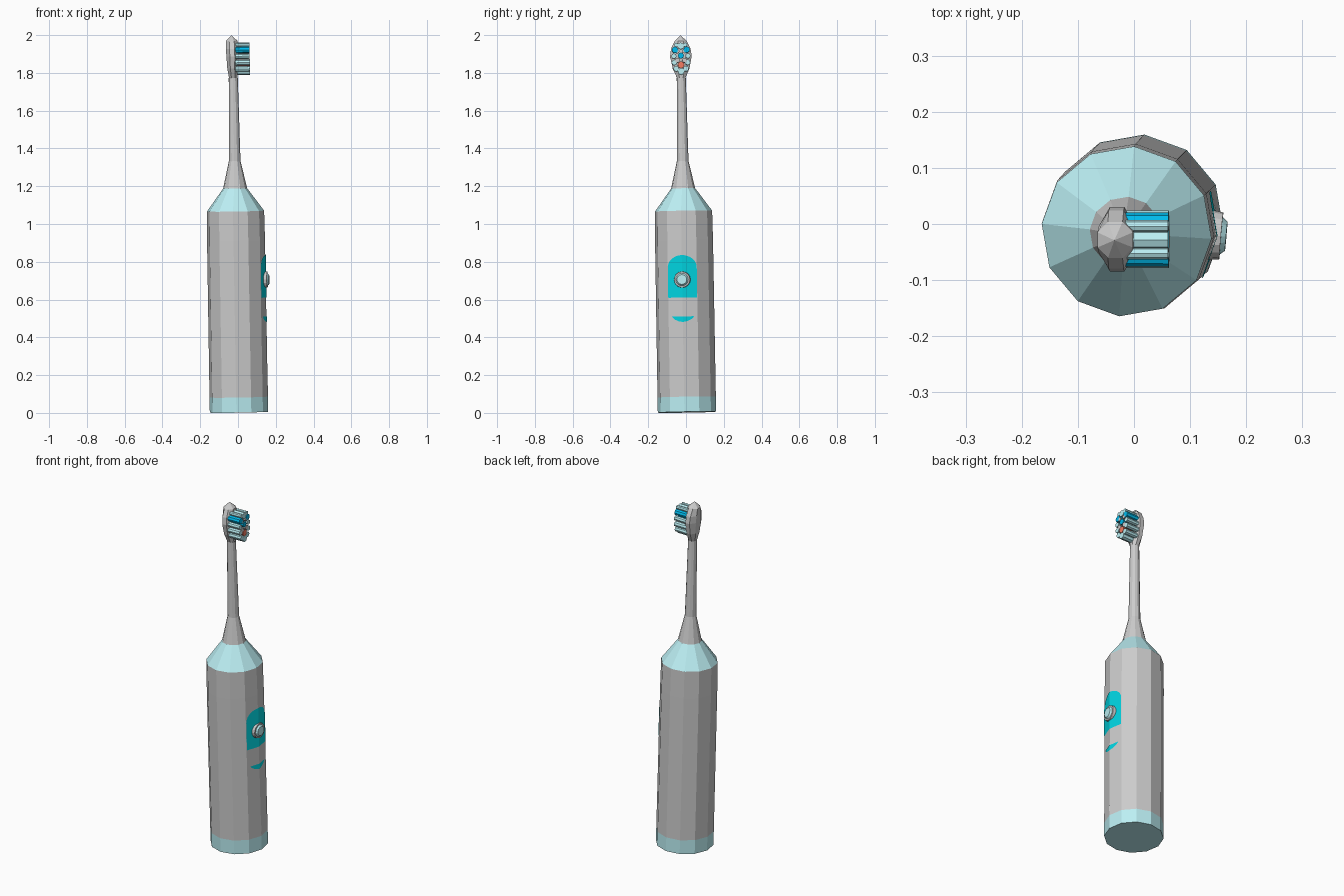
import bpy, bmesh, math
from mathutils import Matrix, Vector

if "Cube" in bpy.data.objects:
    bpy.data.objects.remove(bpy.data.objects["Cube"])

# the whole brush leans very slightly toward -x and -y
LEAN = (Matrix.Translation((0.005, 0.005, 0.0037))
        @ Matrix.Rotation(0.017, 4, 'X') @ Matrix.Rotation(-0.017, 4, 'Y'))
TURN = Matrix.Rotation(math.radians(-5), 4, 'Z')
R = 0.155


def material(name, rgb):
    m = bpy.data.materials.new(name)
    m.diffuse_color = (*rgb, 1)
    m.use_nodes = True
    m.node_tree.nodes["Principled BSDF"].inputs["Base Color"].default_value = m.diffuse_color
    return m


AQUA = material("aqua", (0.5, 0.86, 0.9))
TEAL = material("teal", (0.0, 0.66, 0.75))
BLUE = material("blue", (0.0, 0.5, 0.85))
RED = material("red", (0.9, 0.2, 0.12))


def finish(name, bm, mat=None, turn=True):
    bmesh.ops.recalc_face_normals(bm, faces=bm.faces)
    me = bpy.data.meshes.new(name)
    bm.to_mesh(me)
    bm.free()
    ob = bpy.data.objects.new(name, me)
    bpy.context.collection.objects.link(ob)
    ob.matrix_world = LEAN @ TURN if turn else LEAN
    if mat:
        me.materials.append(mat)
    return ob


def loft(name, rings, n, mat=None, bottom=False, apex=None, turn=True, phase=0.0):
    """Skin elliptical rings given as (z, centre_x, radius_x, radius_y)."""
    bm = bmesh.new()
    loops = []
    for z, cx, rx, ry in rings:
        angles = [phase + math.tau * i / n for i in range(n)]
        loops.append([bm.verts.new((cx + rx * math.cos(a), ry * math.sin(a), z)) for a in angles])
    for lo, hi in zip(loops, loops[1:]):
        for i in range(n):
            j = (i + 1) % n
            bm.faces.new((lo[i], lo[j], hi[j], hi[i]))
    if bottom:
        bm.faces.new(loops[0])
    if apex:
        tip = bm.verts.new(apex)
        for i in range(n):
            bm.faces.new((loops[-1][i], loops[-1][(i + 1) % n], tip))
    return finish(name, bm, mat, turn)


def peg(name, y, z, r, x0, x1, mat=None, n=8, r_end=None, turn=False):
    """Cylinder or cone lying along +x."""
    bm = bmesh.new()
    pose = Matrix.Translation(((x0 + x1) / 2, y, z)) @ Matrix.Rotation(math.pi / 2, 4, 'Y')
    bmesh.ops.create_cone(bm, cap_ends=True, segments=n, radius1=r,
                          radius2=r if r_end is None else r_end, depth=x1 - x0, matrix=pose)
    return finish(name, bm, mat, turn)


def inlay(name, half, mat=None, lift=0.002):
    """Thin panel folded over the handle's +x edge; half outline is (y, z)."""
    bm = bmesh.new()
    for s in (1, -1):
        bm.faces.new([bm.verts.new((R + lift - y * math.tan(math.pi / 12), s * y, z))
                      for y, z in half])
    bmesh.ops.remove_doubles(bm, verts=bm.verts, dist=1e-5)
    return finish(name, bm, mat)


# handle
loft("base_band", [(0, 0, R, R), (0.08, 0, R, R)], 12, AQUA, bottom=True)
loft("handle_body", [(0.08, 0, R, R), (0.91, 0, 0.154, 0.154), (1.065, 0, 0.152, 0.152)], 12)
loft("shoulder_collar", [(1.065, 0, 0.152, 0.152), (1.185, 0, 0.064, 0.064)], 12, AQUA)

# neck
loft("neck", [(1.185, 0, 0.064, 0.064), (1.33, 0, 0.031, 0.031), (1.77, 0, 0.024, 0.024)], 12)

# brush head
loft("brush_head", [(1.77, 0, 0.024, 0.024), (1.82, -0.003, 0.03, 0.048),
                    (1.885, -0.003, 0.034, 0.062), (1.925, -0.004, 0.035, 0.056),
                    (1.965, -0.005, 0.034, 0.035)], 8,
     apex=(-0.006, 0, 1.996), turn=False, phase=math.pi / 8)

# bristle tufts: y, z, radius, material
tufts = [(0, 1.938, 0.018, AQUA), (0, 1.887, 0.016, BLUE), (0, 1.838, 0.018, RED),
         (0, 1.803, 0.018, AQUA), (0.031, 1.918, 0.017, BLUE), (0.037, 1.885, 0.014, AQUA),
         (0.019, 1.862, 0.013, None), (0.035, 1.851, 0.015, AQUA), (0.026, 1.818, 0.015, AQUA),
         (0.024, 1.944, 0.011, AQUA), (0.018, 1.91, 0.011, None)]
for k, (y, z, r, mat) in enumerate(tufts):
    for s in ((1, -1) if y else (1,)):
        peg(f"bristle_tuft_{k}_{'left' if s < 0 else 'right'}", s * y, z, r, 0.012, 0.089, mat)

# control panel with an arched top, and the curved tip below it
W, TOP, SIDE = 0.077, 0.83, 0.765
arch = [(W * math.cos(a), SIDE + (TOP - SIDE) * math.sin(a))
        for a in [math.pi / 2 * i / 6 for i in range(7)]]
inlay("control_panel", [(0, 0.605), (W, 0.605)] + arch, TEAL)
inlay("panel_tip", [(0, 0.505), (0.06, 0.505), (0.045, 0.49), (0.025, 0.48), (0, 0.475)], TEAL)
inlay("lower_plate", [(0, 0.105), (0.04, 0.105), (0.04, 0.14), (0, 0.14)])

# power button
peg("button_rim", 0, 0.7, 0.046, 0.13, 0.163, None, 16, 0.042, True)
peg("button_cap", 0, 0.7, 0.036, 0.16, 0.172, AQUA, 16, 0.026, True)
